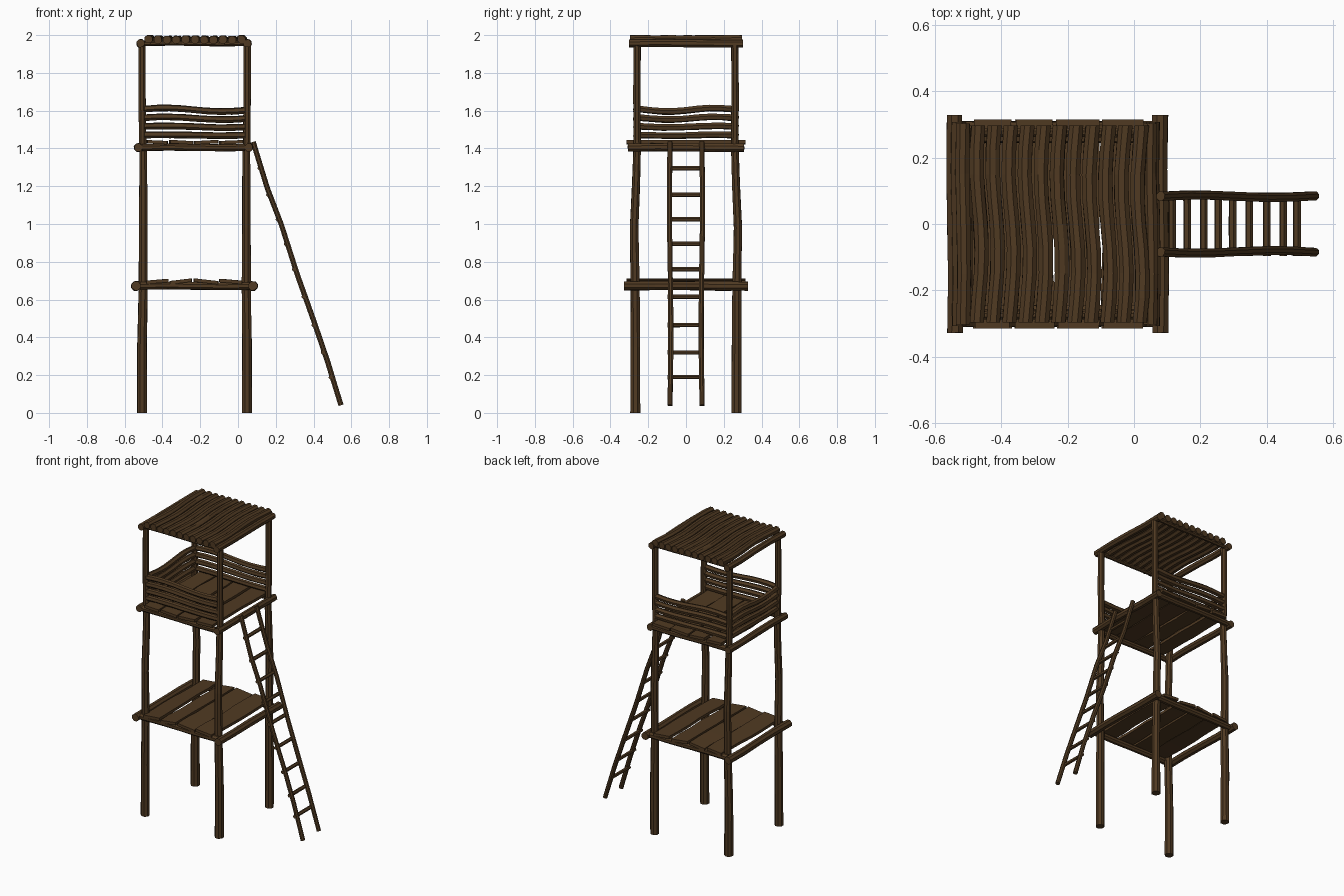
import bpy, bmesh, math, random
from mathutils import Vector

random.seed(4)
if "Cube" in bpy.data.objects:
    bpy.data.objects.remove(bpy.data.objects["Cube"])


def material(name, rgb):
    m = bpy.data.materials.new(name)
    m.use_nodes = True
    m.diffuse_color = (*rgb, 1)
    m.node_tree.nodes["Principled BSDF"].inputs["Base Color"].default_value = (*rgb, 1)
    return m


WOOD = material("dark brown wood", (0.08, 0.042, 0.016))


def finish(name, bm):
    bmesh.ops.recalc_face_normals(bm, faces=bm.faces)
    me = bpy.data.meshes.new(name)
    bm.to_mesh(me)
    bm.free()
    me.materials.append(WOOD)
    ob = bpy.data.objects.new(name, me)
    bpy.context.collection.objects.link(ob)


def skin(bm, rings):
    # Join matching rings of points into a closed, capped tube
    rows = [[bm.verts.new(p) for p in r] for r in rings]
    n = len(rows[0])
    for a, b in zip(rows, rows[1:]):
        for i in range(n):
            j = (i + 1) % n
            bm.faces.new((a[i], a[j], b[j], b[i]))
    bm.faces.new(rows[0])
    bm.faces.new(rows[-1])


def log(name, points, r0, r1=None, sides=8, rough=0.06):
    # Rough-hewn log along a path, tapering from r0 to r1
    r1 = r1 or r0
    pts = [Vector(p) for p in points]
    axis = (pts[-1] - pts[0]).normalized()
    u = axis.orthogonal().normalized()
    v = axis.cross(u)
    rings = []
    for k, p in enumerate(pts):
        r = r0 + (r1 - r0) * k / (len(pts) - 1)
        ring = []
        for i in range(sides):
            a = 2 * math.pi * (i + 0.5) / sides
            s = r * random.uniform(1 - rough, 1 + rough)
            ring.append(p + u * math.cos(a) * s + v * math.sin(a) * s)
        rings.append(ring)
    bm = bmesh.new()
    skin(bm, rings)
    finish(name, bm)


def path(a, b, steps, bend):
    # Straight path from a to b with a bend offset given by a function of 0..1
    a, b = Vector(a), Vector(b)
    return [a.lerp(b, i / steps) + Vector(bend(i / steps)) for i in range(steps + 1)]


def plank(name, x0, x1, z, tilt):
    # Deck board along y with slightly wavy long edges
    rings = []
    for k in range(7):
        y = -0.315 + 0.63 * k / 6
        l = x0 + random.uniform(-0.002, 0.009)
        r = x1 - random.uniform(-0.002, 0.009)
        rings.append([(l, y, z - tilt), (r, y, z + tilt),
                      (r, y, z + tilt + 0.018), (l, y, z - tilt + 0.018)])
    bm = bmesh.new()
    skin(bm, rings)
    finish(name, bm)


LEFT, RIGHT, DEPTH = -0.508, 0.048, 0.268

# Corner posts: thick lower trunk, thinner upper part
for sx, x in (("right", LEFT), ("left", RIGHT)):
    for sy, s in (("front", -1), ("back", 1)):
        name = f"{sy}_{sx}_post"
        lean = 0.006 if x < 0 else -0.004
        log(name + "_lower", [(x, s * DEPTH, 0), (x, s * DEPTH, 0.35), (x + lean, s * 0.27, 0.68),
                              (x + lean, s * 0.275, 0.98), (x + lean, s * 0.265, 1.2),
                              (x + lean, s * 0.258, 1.42)], 0.028, 0.021)
        log(name + "_upper", [(x + lean / 2, s * 0.258, 1.4), (x, s * 0.26, 1.7),
                              (x, s * 0.258, 1.955)], 0.021, 0.02)

# Frame beams at each level: height, end x positions, half length, radius
LEVELS = (("lower", 0.672, -0.54, 0.08, 0.328, 0.025),
          ("upper", 1.405, -0.527, 0.057, 0.308, 0.023),
          ("roof", 1.956, -0.515, 0.05, 0.303, 0.022))
for level, z, xa, xb, half, r in LEVELS:
    for side, x in (("right", xa), ("left", xb)):
        log(f"{level}_{side}_beam", path((x, -half, z), (x, half, z), 4,
            lambda t: (0.003 * math.sin(6 * t), 0, 0.002 * math.sin(5 * t))), r)
    for side, s in (("front", -1), ("back", 1)):
        y = s * (0.29 if level != "roof" else 0.275)
        log(f"{level}_{side}_beam", path((xa + 0.02, y, z), (xb - 0.02, y, z), 4,
            lambda t: (0, 0, 0.002 * math.sin(6 * t))), r * (0.85 if level != "roof" else 0.65))

# Deck boards
EDGES = (-0.49, -0.365, -0.235, -0.1, 0.032)
TILTS = (0.005, 0.007, -0.007, -0.005)
for level, z in (("lower", 0.687), ("upper", 1.424)):
    for i, tilt in enumerate(TILTS):
        plank(f"{level}_deck_board_{i + 1}", EDGES[i] + 0.002, EDGES[i + 1] - 0.004,
              z, tilt if level == "lower" else -tilt * 0.5)

# Railings on three sides; the ladder side stays open
for i, z in enumerate((1.47, 1.515, 1.56, 1.605)):
    r = 0.018
    amp = 0.002 + 0.0025 * i
    wave = lambda t: (0, 0, amp * math.sin(5.5 * t + 0.4))
    for side, s in (("front", -1), ("back", 1)):
        log(f"{side}_railing_{i + 1}",
            path((-0.495, s * 0.262, z), (0.037, s * 0.262, z), 8, wave), r, sides=6)
    log(f"right_railing_{i + 1}",
        path((-0.505, -0.25, z), (-0.505, 0.25, z), 8,
             lambda t: (0, 0, -amp * math.sin(6.5 * t - 0.5))), r, sides=6)

# Roof poles laid side by side, all with a similar sway
COUNT = 11
for i in range(COUNT):
    x = -0.467 + 0.0485 * i
    dz = random.uniform(-0.002, 0.002)
    log(f"roof_pole_{i + 1}", path((x, -0.297, 1.976 + dz), (x, 0.297, 1.976 + dz), 8,
        lambda t: (0.008 * math.sin(7 * t - 1 + 0.1 * i), 0, 0)), 0.023)

# Ladder leaning against the open side
RAIL = ((0.08, 1.435), (0.155, 1.19), (0.23, 0.995), (0.315, 0.73),
        (0.40, 0.49), (0.475, 0.27), (0.545, 0.04))
for side, s in (("front", -1), ("back", 1)):
    log(f"ladder_{side}_rail",
        [(x, s * (0.084 + 0.004 * math.sin(k * 1.1)), z) for k, (x, z) in enumerate(RAIL)],
        0.0145, sides=8)


def rail_x(z):
    for (xa, za), (xb, zb) in zip(RAIL, RAIL[1:]):
        if zb <= z <= za:
            return xa + (xb - xa) * (za - z) / (za - zb)


for i, z in enumerate((1.295, 1.155, 1.025, 0.895, 0.76, 0.615, 0.465, 0.32, 0.19)):
    x = rail_x(z) - 0.008
    log(f"ladder_rung_{i + 1}", [(x, -0.097, z), (x, 0, z), (x, 0.093, z)], 0.012, sides=6)
